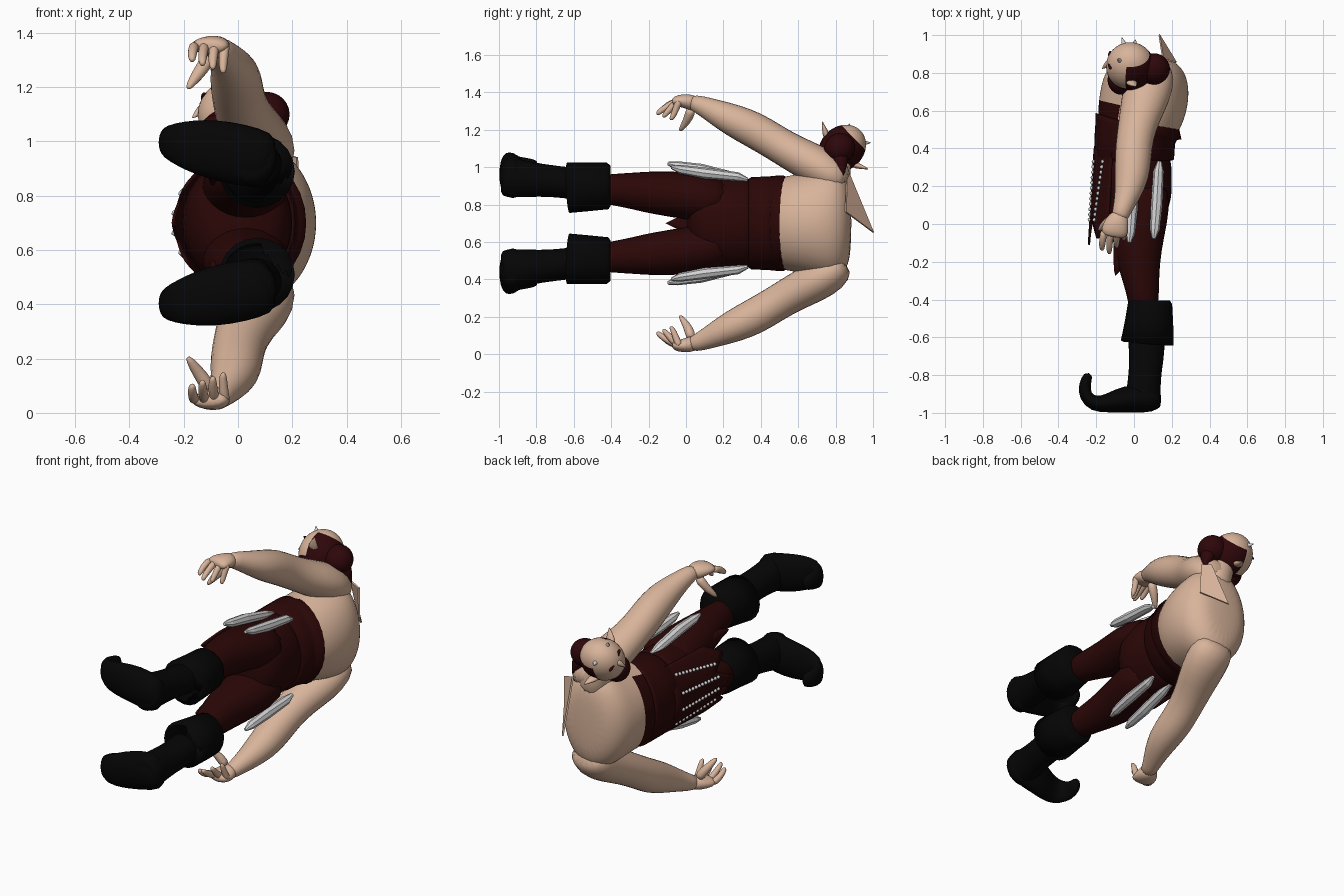
import bpy, bmesh, math
from mathutils import Vector, Matrix

cube = bpy.data.objects.get("Cube")
if cube:
    bpy.data.objects.remove(cube, do_unlink=True)

MID = 0.70  # height of the body's plane of symmetry (the figure lies on its side)


def material(name, rgb):
    m = bpy.data.materials.new(name)
    m.use_nodes = True
    m.diffuse_color = (*rgb, 1)
    m.node_tree.nodes["Principled BSDF"].inputs["Base Color"].default_value = (*rgb, 1)
    return m


SKIN = material("skin", (0.69, 0.455, 0.325))
CLOTH = material("maroon_cloth", (0.024, 0.002, 0.002))
HAIR = material("dark_red_hair", (0.027, 0.002, 0.003))
LEATHER = material("black_leather", (0.0015, 0.0015, 0.0015))
SILVER = material("silver", (0.64, 0.64, 0.65))


def finish(name, bm, mats, smooth=True, sub=0, rule=None):
    """Turn a bmesh into an object, with optional subdivision and a colour rule."""
    bmesh.ops.recalc_face_normals(bm, faces=bm.faces)
    for f in bm.faces:
        f.smooth = smooth
        if rule:
            f.material_index = rule(f.calc_center_median())
    me = bpy.data.meshes.new(name)
    bm.to_mesh(me)
    bm.free()
    for m in mats:
        me.materials.append(m)
    ob = bpy.data.objects.new(name, me)
    bpy.context.collection.objects.link(ob)
    if sub:
        mod = ob.modifiers.new("smooth", "SUBSURF")
        mod.levels = mod.render_levels = sub
    return ob


def sweep(name, pts, mat, side=1, ref=(1, 0, 0), n=14, sub=1, smooth=True, rule=None, extra=()):
    """Loft ellipses along a path; a point is x, y, sideways offset, two radii."""
    bm = bmesh.new()
    path = [Vector((p[0], p[1], MID + side * p[2])) for p in pts]
    rings = []
    for i, p in enumerate(pts):
        t = (path[min(i + 1, len(pts) - 1)] - path[max(i - 1, 0)]).normalized()
        u = Vector(ref)
        u = (u - t * u.dot(t)).normalized()
        v = t.cross(u)
        angles = [2 * math.pi * k / n for k in range(n)]
        rings.append([bm.verts.new(path[i] + u * p[3] * math.cos(a) + v * p[4] * math.sin(a))
                      for a in angles])
    for r0, r1 in zip(rings, rings[1:]):
        for k in range(n):
            j = (k + 1) % n
            bm.faces.new((r0[k], r0[j], r1[j], r1[k]))
    bm.faces.new(rings[0])
    bm.faces.new(rings[-1])
    return finish(name, bm, [mat, *extra], smooth, sub, rule)


def ball(name, frame, centre, radii, mats, rule=None):
    """Ellipsoid in a local frame; the colour rule sees unit-sphere positions."""
    bm = bmesh.new()
    bmesh.ops.create_uvsphere(bm, u_segments=32, v_segments=24, radius=1)
    ob = finish(name, bm, mats, rule=rule)
    ob.data.transform(Matrix.Translation(centre) @ frame @ Matrix.Diagonal((*radii, 1)))
    return ob


def spike(name, base, tip, r, mat, flat=1.0, n=10):
    """Tapered cone between two world points."""
    b, t = Vector(base) - Vector((0, 0, MID)), Vector(tip) - Vector((0, 0, MID))
    m = b.lerp(t, 0.5)
    return sweep(name, [(*b, r, r * flat), (*m, r * .6, r * .6 * flat), (*t, r * .06, r * .06 * flat)],
                 mat, n=n, sub=1)


# Torso, with the trousers riding higher over the belly
sweep("torso", [(0, .44, 0, .19, .24), (.015, .52, 0, .215, .25), (.04, .60, 0, .235, .265),
                (.06, .70, 0, .238, .285), (.065, .79, 0, .22, .305), (.07, .85, 0, .175, .27),
                (.07, .885, 0, .10, .17)], SKIN, n=24, sub=2, extra=[CLOTH],
      rule=lambda c: int(c.x < -.06 and c.y < .66))

# Trousers and waistband
sweep("hips", [(-.005, .42, 0, .20, .24), (-.006, .30, 0, .207, .247), (.0, .18, 0, .205, .247),
               (.014, .07, 0, .185, .225), (.02, .0, 0, .11, .14)], CLOTH, n=20)
sweep("waistband", [(0, .335, 0, .20, .237), (0, .35, 0, .212, .247), (.004, .44, 0, .214, .25),
                    (.012, .50, 0, .222, .256), (.024, .518, 0, .238, .256),
                    (.02, .526, 0, .215, .25)], CLOTH, n=28, sub=0)

for side, tag in ((1, "upper"), (-1, "lower")):
    # Trouser leg and flared hem
    sweep(tag + "_trouser_leg", [(.02, .24, .11, .165, .122), (.03, .08, .137, .167, .132),
          (.02, -.08, .157, .14, .126), (.025, -.22, .168, .115, .113),
          (.045, -.34, .178, .09, .09), (.055, -.48, .185, .08, .082)], CLOTH, side)
    spike(tag + "_trouser_point", (-.04, -.06, MID + side * .16), (-.10, -.28, MID + side * .18),
          .075, CLOTH)

    # Boot: shaft, turned-down cuff and curled shoe
    sweep(tag + "_boot_shaft", [(.06, -.54, .20, .10, .09), (.07, -.65, .22, .10, .085),
          (.06, -.78, .23, .088, .09), (.05, -.87, .238, .092, .102),
          (.05, -.95, .245, .098, .112), (.05, -.988, .25, .09, .10)], LEATHER, side)
    sweep(tag + "_boot_cuff", [(.07, -.624, .19, .125, .115), (.07, -.629, .19, .14, .135),
          (.08, -.52, .195, .128, .13), (.085, -.42, .20, .117, .125),
          (.085, -.405, .20, .105, .11)], LEATHER, side, n=20, sub=0)
    sweep(tag + "_boot_foot", [(.138, -.933, .225, .095, .058), (.06, -.925, .24, .115, .077),
          (-.05, -.925, .263, .117, .074), (-.14, -.95, .28, .106, .05),
          (-.215, -.955, .292, .085, .044), (-.26, -.91, .298, .064, .038),
          (-.264, -.85, .298, .052, .033), (-.237, -.787, .298, .042, .026)],
          LEATHER, side, ref=(0, 0, 1))

    # Two hanging silver blades on the hip
    for x, y, s in ((-.01, -.02, .02), (.12, 0, 0)):
        sweep(tag + "_hip_blade", [(x + .015, .33, .232, .012, .01), (x + .01, .28 + y, .248, .028, .024),
              (x, .10 + y, .268 + s, .031, .03), (x - .01, -.03 + y, .288 + s, .026, .024),
              (x - .015, -.078 + y, .30 + s, .01, .009)], SILVER, side, n=8, sub=0, smooth=False)

    # Arm from shoulder to wrist
    sweep(tag + "_arm", [(.08, .85, .20, .11, .075), (.085, .78, .262, .138, .11),
          (.065, .68, .32, .132, .11), (.03, .57, .376, .112, .10), (.005, .46, .442, .10, .097),
          (-.005, .36, .502, .10, .10), (-.01, .25, .552, .094, .09), (-.035, .15, .598, .07, .068),
          (-.065, .07, .636, .049, .05), (-.08, .02, .65, .047, .04)], SKIN, side)
    # Hand, fingers and thumb
    sweep(tag + "_palm", [(-.07, .06, .636, .045, .043), (-.09, .01, .652, .066, .042),
          (-.105, -.04, .656, .074, .033), (-.11, -.07, .647, .063, .025)], SKIN, side)
    for k in range(4):
        x, reach = -.165 + .038 * k, (-.14, -.158, -.125, -.085)[k]
        sweep(tag + "_finger", [(x + .005, -.03, .653, .021, .023), (x, -.08 + .012 * k, .643, .02, .021),
              (x - .005, reach + .02, .613 - .012 * k, .018, .018),
              (x - .003, reach, .595 - .015 * k, .01, .01)], SKIN, side, n=8)
    sweep(tag + "_thumb", [(-.10, .03, .62, .032, .032), (-.135, .015, .565, .028, .027),
          (-.165, -.01, .525, .021, .02), (-.187, -.035, .492, .01, .01)], SKIN, side, n=8)

# Front flap with a pointed hem, leaning out from the waistband
COLS, ROWS, HALF = 24, 8, .20


def flap_x(s, y):
    return -.238 + 2.4 * s * s + .06 * (y + .1)


bm = bmesh.new()
grid = []
for i in range(COLS + 1):
    s = HALF * (2 * i / COLS - 1)
    wave = abs(((abs(s) / .14) % 1) * 2 - 1)
    hem = -.13 * wave + .02 + .15 * abs(s)
    rows = [.40 + (hem - .40) * j / ROWS for j in range(ROWS + 1)]
    grid.append([bm.verts.new((flap_x(s, y), y, MID + s)) for y in rows])
for c0, c1 in zip(grid, grid[1:]):
    for j in range(ROWS):
        bm.faces.new((c0[j], c0[j + 1], c1[j + 1], c1[j]))
flap = finish("front_flap", bm, [CLOTH])
thick = flap.modifiers.new("thickness", "SOLIDIFY")
thick.thickness, thick.offset = .012, 0

# Rows of studs on the flap
bm = bmesh.new()
for s in (-.15, -.05, .05, .15):
    for k in range(12):
        y, z = .33 - .028 * k, s * (1 - .025 * k)
        place = Matrix.Translation((flap_x(z, y) - .007, y, MID + z))
        bmesh.ops.create_icosphere(bm, subdivisions=1, radius=.012, matrix=place)
finish("flap_studs", bm, [SILVER])

# Neck and torn collar shard
sweep("neck", [(.07, .80, .16, .10, .09), (.05, .80, .26, .085, .08), (.0, .82, .37, .07, .07)], SKIN)
bm = bmesh.new()
shard = [(.15, .87, .96), (.215, .855, .94), (.22, .85, .76), (.13, .998, .65)]
bm.faces.new([bm.verts.new(p) for p in shard])
collar = finish("collar_shard", bm, [SKIN], smooth=False)
collar.modifiers.new("thickness", "SOLIDIFY").thickness = .01

# Head frame: local x is the face, local y the ears, local z the crown
face, crown = Vector((-1, 0, 0)), Vector((0, .72, .70)).normalized()
ear = crown.cross(face)
FRAME = Matrix((face, ear, crown)).transposed().to_4x4()
CENTRE = Vector((-.02, .835, 1.10))


def head_point(f, s, u):
    return CENTRE + face * f + ear * s + crown * u


def hair_rule(c):
    return int((c.x < .15 and c.z < .58) or c.z < -.50)


ball("head", FRAME, CENTRE, (.128, .116, .137), [SKIN, HAIR], hair_rule)
ball("beard", FRAME, head_point(.045, 0, -.10), (.075, .078, .08), [HAIR])
ball("hair_back", FRAME, head_point(-.125, .01, -.01), (.085, .08, .085), [HAIR])
spike("hair_tail", (.13, .82, 1.07), (.18, .84, .95), .06, HAIR)
spike("beard_tip", head_point(.04, 0, -.12), head_point(.05, 0, -.20), .055, HAIR)
spike("nose", head_point(.105, 0, .035), head_point(.15, 0, -.02), .025, SKIN)
for s in (-1, 1):
    spike("pointed_ear", head_point(.0, s * .095, -.02), head_point(-.03, s * .18, .025), .04, SKIN, .6)
    ball("eyebrow", FRAME, head_point(.105, s * .04, .045), (.012, .028, .008), [HAIR])

# Forehead horns, one of them broken short
spike("horn", (-.045, .925, 1.13), (-.065, .99, 1.13), .022, SILVER)
spike("broken_horn", (-.07, .86, 1.195), (-.085, .875, 1.235), .018, SILVER)
